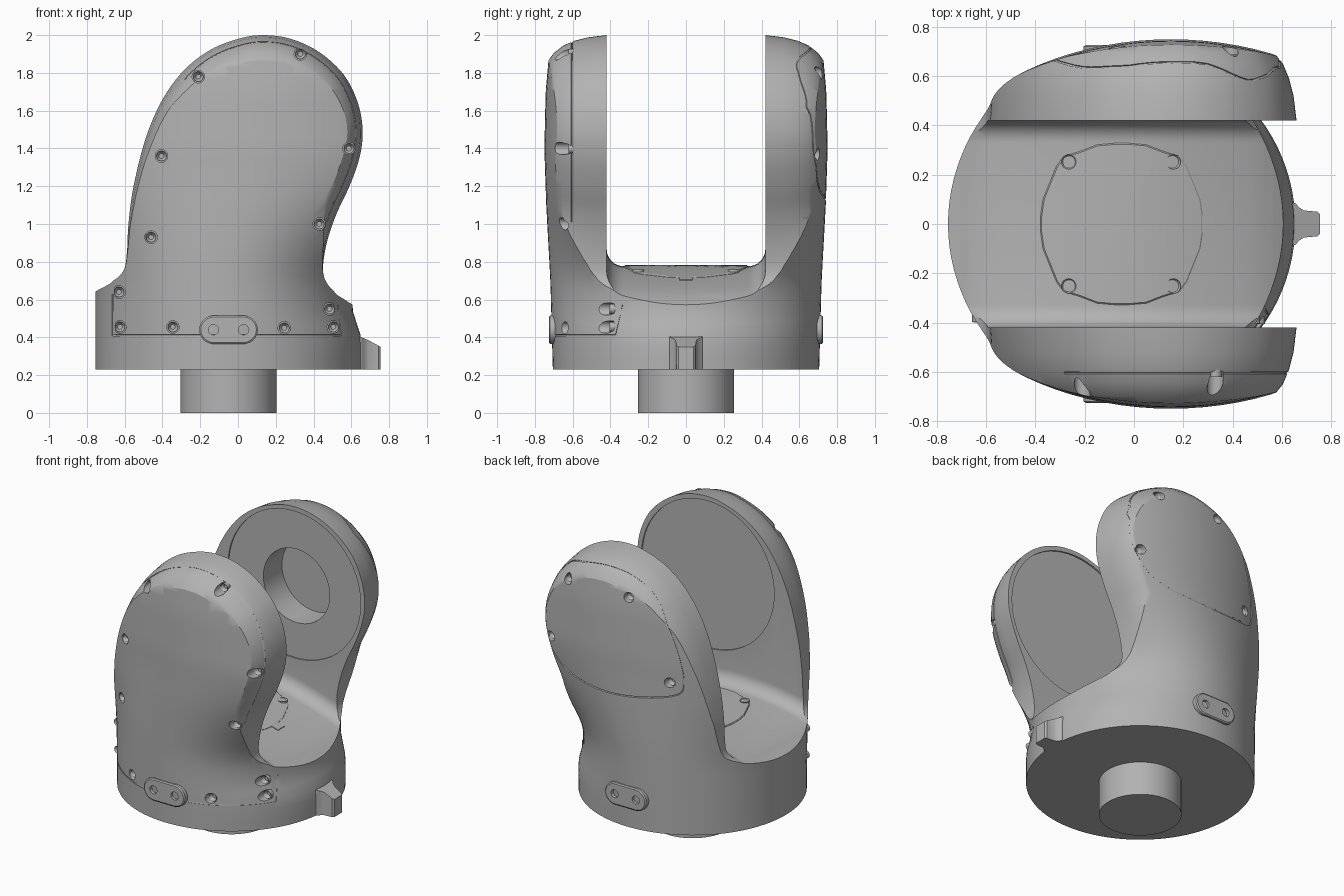
import bpy, bmesh, math
from mathutils import Vector, Matrix
from mathutils.bvhtree import BVHTree

if "Cube" in bpy.data.objects:
    bpy.data.objects.remove(bpy.data.objects["Cube"])

grey = bpy.data.materials.new("satin_grey")
grey.use_nodes = True
grey.diffuse_color = (0.45, 0.45, 0.45, 1)
grey.node_tree.nodes["Principled BSDF"].inputs["Base Color"].default_value = (0.45, 0.45, 0.45, 1)

CX, R = -0.05, 0.705  # turntable axis and radius


def lerp(table, v):
    """Piecewise linear lookup in a list of (key, value)."""
    if v <= table[0][0]:
        return table[0][1]
    for (a, fa), (b, fb) in zip(table, table[1:]):
        if v <= b:
            return fa + (fb - fa) * (v - a) / (b - a)
    return table[-1][1]


def smooth(a, b, v):
    t = min(1, max(0, (v - a) / (b - a)))
    return t * t * (3 - 2 * t)


def spline(pts, n=6):
    """Catmull-Rom curve through the points."""
    p = [Vector(q) for q in pts]
    p = [2 * p[0] - p[1]] + p + [2 * p[-1] - p[-2]]
    out = []
    for a, b, c, d in zip(p, p[1:], p[2:], p[3:]):
        for i in range(n):
            t = i / n
            out.append(b + (c - a) * t / 2 + (2 * a - 5 * b + 4 * c - d) * t * t / 2
                       + (3 * b - a - 3 * c + d) * t ** 3 / 2)
    return out + [p[-2]]


def finish(name, bm):
    bmesh.ops.recalc_face_normals(bm, faces=bm.faces)
    me = bpy.data.meshes.new(name)
    bm.to_mesh(me)
    bm.free()
    me.materials.append(grey)
    ob = bpy.data.objects.new(name, me)
    bpy.context.scene.collection.objects.link(ob)
    return ob


def loft(name, rings):
    """Skin closed rings of equal length and cap both ends."""
    bm = bmesh.new()
    vs = [[bm.verts.new(p) for p in r] for r in rings]
    for a, b in zip(vs, vs[1:]):
        for i in range(len(a)):
            j = (i + 1) % len(a)
            bm.faces.new((a[i], a[j], b[j], b[i]))
    bm.faces.new(vs[0])
    bm.faces.new(vs[-1])
    return finish(name, bm)


def rod(name, start, end, r, seg=24, socket=0):
    """Cylinder between two points, with an optional round socket in its end."""
    a, b = Vector(start), Vector(end)
    bm = bmesh.new()
    m = Matrix.Translation((a + b) / 2) @ (b - a).to_track_quat('Z', 'Y').to_matrix().to_4x4()
    bmesh.ops.create_cone(bm, cap_ends=True, segments=seg, radius1=r, radius2=r,
                          depth=(b - a).length, matrix=m)
    if socket:
        cap = min((f for f in bm.faces if len(f.verts) == seg),
                  key=lambda f: (f.calc_center_median() - b).length)
        bmesh.ops.inset_region(bm, faces=[cap], thickness=r - socket)
        bmesh.ops.translate(bm, verts=cap.verts, vec=(a - b) * 0.6)
    return finish(name, bm)


def boolean(ob, cutter, op='DIFFERENCE'):
    mod = ob.modifiers.new("cut", 'BOOLEAN')
    mod.operation, mod.object, mod.solver = op, cutter, 'EXACT'
    bpy.context.view_layer.objects.active = ob
    bpy.ops.object.modifier_apply(modifier=mod.name)
    bpy.data.objects.remove(cutter)


def shade(ob, angle=30):
    bpy.ops.object.select_all(action='DESELECT')
    ob.select_set(True)
    bpy.context.view_layer.objects.active = ob
    bpy.ops.object.shade_smooth_by_angle(angle=math.radians(angle))


# Arm outline seen from the front, with the base shoulders
outline = spline([(-.755, .645), (-.735, .665), (-.66, .7), (-.605, .755), (-.588, .85), (-.58, 1), (-.553, 1.2),
                  (-.49, 1.45), (-.405, 1.65), (-.29, 1.81), (-.15, 1.92), (0, 1.98), (.13, 2), (.28, 1.98),
                  (.43, 1.91), (.56, 1.79), (.635, 1.64), (.66, 1.49), (.643, 1.35), (.59, 1.2), (.52, 1.05),
                  (.47, .9), (.45, .76), (.475, .68), (.54, .62), (.615, .565), (.66, .5)])
outline = [Vector((-.8, .2)), Vector((-.8, .645))] + outline + [Vector((.7, .4)), Vector((.7, .2))]


def inset_outline(d):
    out = []
    for i, p in enumerate(outline):
        t = (outline[(i + 1) % len(outline)] - outline[i - 1]).normalized()
        out.append(p + Vector((t.y, -t.x)) * d * smooth(.65, 1.1, p.y))
    return out


# Body: tapered outline, trimmed by a round envelope that leans out upwards
taper = [(.42, 0), (.52, .012), (.59, .03), (.65, .055), (.7, .095), (.74, .15), (.78, .21)]
steps = [(-y, d) for y, d in reversed(taper)] + taper
body = loft("yoke_body", [[(p.x, y, p.y) for p in inset_outline(d)] for y, d in steps])
depth = [(.23, R), (.7, .718), (1.1, .74), (1.4, .75), (1.7, .743), (1.9, .725), (2.1, .7)]
rings = []
for k in range(31):
    z = .23 + 1.85 * k / 30
    t = smooth(.64, 1.4, z)
    cx, rx, ry = CX + .2 * t, R + .35 * t, lerp(depth, z)
    slope = .05 * smooth(.37, .57, z) * (1 - t)  # the left flank leans in above the tab
    rings.append([(cx + (rx - slope * (math.cos(a) > 0)) * math.cos(a), ry * math.sin(a), z)
                  for a in (2 * math.pi * i / 96 for i in range(96))])
boolean(body, loft("envelope", rings), 'INTERSECT')

# Gap between the arms with a crowned floor and rounded corners
crown = [(-.9, .58), (-.76, .64), (-.6, .72), (-.4, .76), (-.2, .775), (-.05, .775), (.1, .76),
         (.28, .715), (.48, .645), (.61, .57), (.8, .43)]
crown = [tuple(p) for p in spline(crown, 3)]
rings = []
for x, z in crown:
    half = [(.42 - .09 * (1 - math.cos(a)), z + .09 * (1 - math.sin(a)))
            for a in (math.pi / 2 * i / 8 for i in range(9))]
    side = [(.42, 2.2)] + half
    rings.append([(x, y, h) for y, h in side] + [(x, -y, h) for y, h in reversed(side)])
boolean(body, loft("gap", rings))

# Bearing bore in the rear arm and shallow round recesses in both inner faces
for s in (-1, 1):
    boolean(body, rod("recess", (.13, s * .3, 1.47), (.13, s * .43, 1.47), .5, 64))
boolean(body, rod("bore", (.14, .3, 1.46), (.14, .63, 1.46), .25, 48))

bm = bmesh.new()
bm.from_mesh(body.data)
tree = BVHTree.FromBMesh(bm)
bm.free()


def skin(x, z, s):
    """Distance of the outer face from the middle plane on side s."""
    hit = tree.ray_cast(Vector((x, s * 2, z)), Vector((0, -s, 0)))[0]
    return abs(hit.y) if hit else None


def groove(path, s, closed=False):
    pts = [(x, s * skin(x, z, s), z) for x, z in path if skin(x, z, s)]
    cu = bpy.data.curves.new("groove", 'CURVE')
    cu.dimensions, cu.bevel_depth, cu.bevel_resolution, cu.use_fill_caps = '3D', .006, 0, True
    sp = cu.splines.new('POLY')
    sp.points.add(len(pts) - 1)
    for q, p in zip(sp.points, pts):
        q.co = (*p, 1)
    sp.use_cyclic_u = closed
    tmp = bpy.data.objects.new("groove_path", cu)
    bpy.context.scene.collection.objects.link(tmp)
    me = bpy.data.meshes.new_from_object(tmp.evaluated_get(bpy.context.evaluated_depsgraph_get()))
    bpy.data.objects.remove(tmp)
    tool = bpy.data.objects.new("groove_tool", me)
    bpy.context.scene.collection.objects.link(tool)
    boolean(body, tool)


# Screw pockets and socket screws
front = [(.33, 1.9), (.587, 1.4), (.43, 1), (.485, .55), (.505, .455), (.245, .45), (-.345, .455),
         (-.625, .455), (-.63, .64), (-.46, .93), (-.405, 1.36), (-.21, 1.78)]
rear = [(.39, 1.8), (-.07, 1.8), (.53, 1.37), (-.34, 1.27)]
for s, spots in ((-1, front), (1, rear)):
    for x, z in spots:
        d = skin(x, z, s)
        floor = min(.597, d - .035) if s < 0 else d - .05
        boolean(body, rod("pocket", (x, s * floor, z), (x, s * (d + .08), z), .033))
        shade(rod("cover_screw", (x, s * (floor - .01), z), (x, s * (floor + .025), z), .027, socket=.013))

# Cover seams: lower front edge, upper front edge, rear cap
low = [(-.665, .63), (-.665, .41)] + [(-.62 + .04 * i, .41) for i in range(30)] + [(.545, .41), (.53, .57)]
groove(low, -1)
groove([tuple(p) for p in inset_outline(.036) if p.y > 1.0 and p.x > -.3], -1)
cap = spline([(.59, 1.62), (.525, 1.78), (.4, 1.885), (.13, 1.94), (-.1, 1.89), (-.27, 1.75), (-.38, 1.5),
              (-.42, 1.27), (-.35, 1.18), (0, 1.13), (.3, 1.15), (.48, 1.23), (.58, 1.4), (.59, 1.62)], 5)
groove([tuple(p) for p in cap[:-1]], 1, True)
shade(body)

# Drive shaft
shade(rod("drive_shaft", (CX, 0, 0), (CX, 0, .25), .255, 64))

# Floor hatch following the crowned floor
quarter = [(.33, .03), (.32, .1), (.265, .235), (.235, .275), (.17, .295), (.1, .322), (.03, .328)]
half = quarter + [(-x, y) for x, y in reversed(quarter)]
shape = half + [(-x, -y) for x, y in half]
layers = [(1, -.03), (1, .002), (.985, .006), (.75, .006), (.5, .006), (.25, .006), (.05, .006)]
shade(loft("floor_hatch", [[(CX + k * x, k * y, lerp(crown, CX + k * x) + h) for x, y in shape]
                           for k, h in layers]))
for x in (-.265, .16):
    for y in (-.252, .252):
        z = lerp(crown, x)
        shade(rod("hatch_screw", (x, y, z - .02), (x, y, z + .011), .03, socket=.014))
shade(loft("hatch_latch", [[(x, y, lerp(crown, x) + h) for y in (-.035, .035) for h in
                            ((-.02, .005) if y < 0 else (.005, -.02))] for x in (.27, .325)]))

# Index tab on the left side
tab = [(.6, .1), (.655, .085), (.672, .066), (.69, .055), (.745, .05), (.755, .04)]
tab = tab + [(x, -y) for x, y in reversed(tab)]
tab_top = [(.6, .42), (.655, .4), (.69, .385), (.755, .35)]
shade(loft("index_tab", [[(x, y, .23) for x, y in tab], [(x, y, lerp(tab_top, x)) for x, y in tab]]))

# Oval connector plates with two holes each, front and rear
for s, name in ((-1, "front_connector_plate"), (1, "rear_connector_plate")):
    ring = [(CX + .08 * (1 if math.cos(a) > 0 else -1) + .075 * math.cos(a), .44 + .075 * math.sin(a))
            for a in (2 * math.pi * (i + .5) / 40 for i in range(40))]
    small = [(CX + (x - CX) * .95, .44 + (z - .44) * .9) for x, z in ring]
    plate = loft(name, [[(x, s * .64, z) for x, z in ring], [(x, s * .72, z) for x, z in ring],
                        [(x, s * .726, z) for x, z in small]])
    for dx in (-.08, .08):
        boolean(plate, rod("hole", (CX + dx, s * .7, .44), (CX + dx, s * .8, .44), .027))
    shade(plate)
